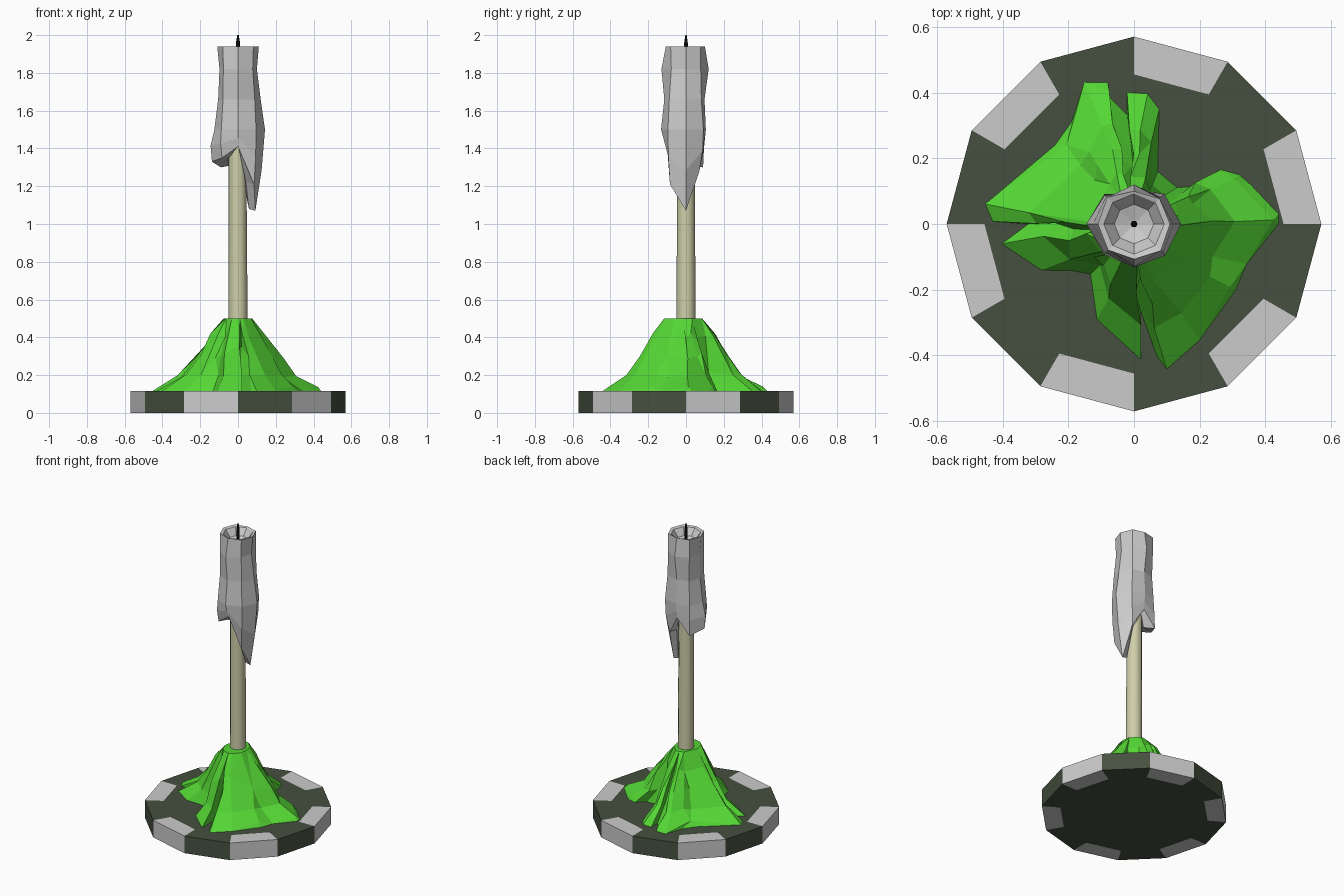
import bpy, random
from math import sin, cos, radians, atan2
from mathutils import Vector

if "Cube" in bpy.data.objects:
    bpy.data.objects.remove(bpy.data.objects["Cube"])

random.seed(4)


def loft(name, rings, color=None, bottom=True, top=True):
    """Skin a list of equal-length vertex rings, ordered bottom to top."""
    n = len(rings[0])
    verts = [tuple(v) for r in rings for v in r]
    faces = []
    for i in range(len(rings) - 1):
        for j in range(n):
            k = (j + 1) % n
            faces.append((i * n + j, i * n + k, (i + 1) * n + k, (i + 1) * n + j))
    if bottom:
        faces.append(tuple(reversed(range(n))))
    if top:
        faces.append(tuple(range((len(rings) - 1) * n, len(rings) * n)))
    me = bpy.data.meshes.new(name)
    me.from_pydata(verts, [], faces)
    me.update()
    ob = bpy.data.objects.new(name, me)
    bpy.context.collection.objects.link(ob)
    if color:
        m = bpy.data.materials.new(name + "_paint")
        m.diffuse_color = (*color, 1)
        m.use_nodes = True
        m.node_tree.nodes["Principled BSDF"].inputs["Base Color"].default_value = m.diffuse_color
        me.materials.append(m)
    return ob


def pol(r, deg, z=0.0):
    return Vector((r * cos(radians(deg)), r * sin(radians(deg)), z))


def prism(name, pts, h, color=None):
    return loft(name, [[(p.x, p.y, z) for p in pts] for z in (0, h)], color)


def circle(r, z, n=12, x=0.0):
    return [pol(r, 360 * i / n, z) + Vector((x, 0, 0)) for i in range(n)]


# Base: twelve-sided chip, dark body with six pale edge inserts
R, RI, H = 0.57, 0.455, 0.115
body = []
for k in range(6):
    a = 60 * k
    body += [pol(RI, a), pol(RI, a + 30), pol(R, a + 30), pol(R, a + 60)]
    prism(f"edge_insert_{k + 1}",
          [pol(RI, a), pol(R, a), pol(R, a + 30), pol(RI, a + 30)], H)
prism("chip_base", body, H, (0.06, 0.08, 0.05))

# Green melted mound: lobed footprint blended up to a small collar
foot = [(.44, .03), (.355, .12), (.32, .15), (.26, .165), (.21, .115), (.13, .11),
        (.07, .16), (.075, .35), (.04, .395), (-.02, .40), (-.02, .33), (-.08, .39),
        (-.08, .43), (-.15, .43), (-.19, .31), (-.24, .24), (-.45, .06), (-.43, .01),
        (-.32, 0), (-.40, -.06), (-.28, -.14), (-.19, -.14), (-.13, -.15),
        (-.11, -.29), (.02, -.41), (.02, -.26), (.07, -.40), (.10, -.44),
        (.20, -.35), (.31, -.20), (.34, -.12), (.44, 0)]
rings = []
for f, z in ((1, .115), (.93, .14), (.64, .20), (.41, .30), (.19, .41), (0, .50)):
    ring = []
    for x, y in foot:
        a = atan2(y, x)
        inner = Vector((.075 * cos(a), .1 * sin(a) - .015))
        p = inner.lerp(Vector((x, y)), f)
        j = .012 if 0 < f < .9 else 0
        ring.append((p.x + random.uniform(-j, j), p.y + random.uniform(-j, j),
                     z + random.uniform(-j, j)))
    rings.append(ring)
mound = loft("melted_mound", rings, (0.09, 0.68, 0.035), bottom=False)
dec = mound.modifiers.new("facets", 'DECIMATE')
dec.ratio = 0.55

# Pale stem
stem = loft("stem", [circle(.052, .115), circle(.05, .6), circle(.046, 1.5, x=-.003)],
            (0.62, 0.62, 0.40))
bpy.context.view_layer.objects.active = stem
stem.select_set(True)
bpy.ops.object.shade_smooth_by_angle()

# Wax: eight-sided shell with drips below and a dished top
radii = [(1.50, (.143, .13, .105, .12, .125, .125, .132, .135)),
         (1.66, (.12, .115, .098, .11, .105, .112, .115, .125)),
         (1.82, (.10, .11, .12, .115, .098, .11, .13, .11)),
         (1.94, (.11, .11, .10, .115, .11, .112, .107, .115))]
drip_r = (.092, .10, .095, .128, .138, .12, .10, .12)
drip_z = (1.07, 1.28, 1.40, 1.30, 1.33, 1.35, 1.41, 1.21)
mid_r = (.125, .125, .10, .125, .145, .13, .12, .132)
rings = [[pol(.047, 45 * i, z + .06) for i, z in enumerate(drip_z)],
         [pol(.058, 45 * i, z + .01) for i, z in enumerate(drip_z)],
         [pol(r, 45 * i, z) for i, (r, z) in enumerate(zip(drip_r, drip_z))],
         [pol(r, 45 * i, (z + 1.5) / 2) for i, (r, z) in enumerate(zip(mid_r, drip_z))]]
rings += [[pol(r, 45 * i, z) for i, r in enumerate(rs)] for z, rs in radii]
rings += [circle(.092, 1.935, 8), circle(.06, 1.89, 8), circle(.012, 1.875, 8)]
loft("wax", rings, bottom=False)

# Wick
loft("wick", [circle(.010, 1.86, 6), circle(.011, 1.96, 6), circle(.004, 2.0, 6)],
     (0.005, 0.005, 0.005))
